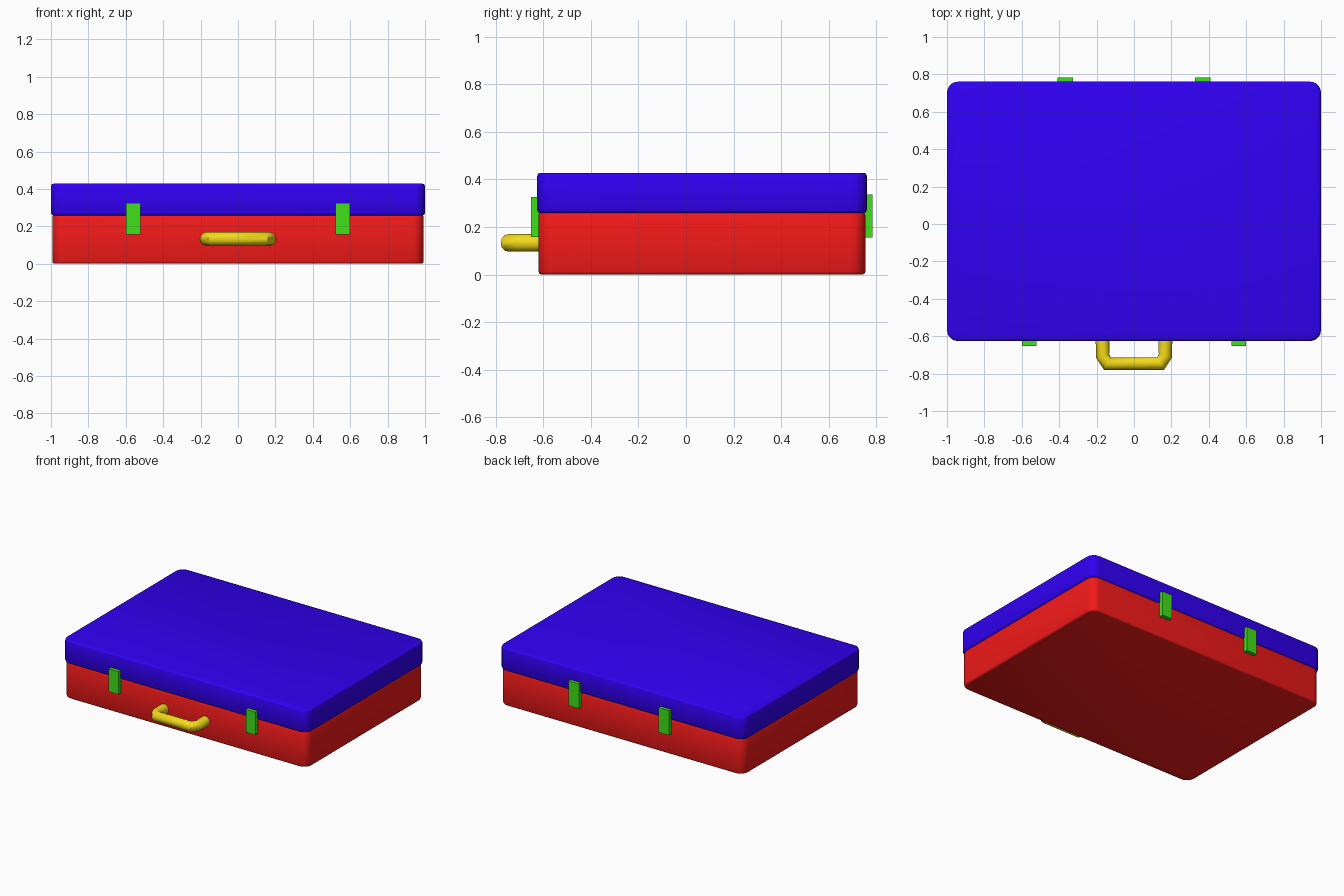
import bpy, bmesh
from mathutils import Vector

if "Cube" in bpy.data.objects:
    bpy.data.objects.remove(bpy.data.objects["Cube"])


def material(name, color):
    m = bpy.data.materials.new(name)
    m.diffuse_color = color
    m.use_nodes = True
    m.node_tree.nodes["Principled BSDF"].inputs["Base Color"].default_value = m.diffuse_color
    return m


RED = material("red", (0.9, 0.01, 0.01, 1))
BLUE = material("blue", (0.03, 0.0, 0.9, 1))
GREEN = material("green", (0.05, 0.75, 0.01, 1))
YELLOW = material("yellow", (0.9, 0.7, 0.01, 1))


def box(name, lo, hi, mat, corner=0.0, rim=0.0):
    """Box between two corners; optional rounded uprights and softened rims."""
    lo, hi = Vector(lo), Vector(hi)
    bm = bmesh.new()
    bmesh.ops.create_cube(bm, size=1)
    for v in bm.verts:
        v.co = Vector([(l + h) / 2 + c * (h - l) for l, h, c in zip(lo, hi, v.co)])
    if corner:
        uprights = [e for e in bm.edges if abs(e.verts[0].co.z - e.verts[1].co.z) > 1e-4]
        bmesh.ops.bevel(bm, geom=uprights, offset=corner, segments=5, profile=0.5, affect='EDGES')
    if rim:
        rims = [e for e in bm.edges if abs(e.verts[0].co.z - e.verts[1].co.z) < 1e-4]
        bmesh.ops.bevel(bm, geom=rims, offset=rim, segments=2, profile=0.5, affect='EDGES')
    me = bpy.data.meshes.new(name)
    bm.to_mesh(me)
    bm.free()
    ob = bpy.data.objects.new(name, me)
    bpy.context.collection.objects.link(ob)
    me.materials.append(mat)
    if corner:
        smooth(ob)
    return ob


def smooth(ob):
    bpy.ops.object.select_all(action='DESELECT')
    ob.select_set(True)
    bpy.context.view_layer.objects.active = ob
    bpy.ops.object.shade_smooth_by_angle(angle=0.9)


# case body and lid
box("case_base", (-0.993, -0.62, 0), (0.993, 0.754, 0.262), RED, 0.06, 0.012)
box("case_lid", (-1, -0.626, 0.258), (1, 0.761, 0.428), BLUE, 0.06, 0.014)

# front latches and rear hinges
for side, s in (("left", -1), ("right", 1)):
    x = s * 0.559
    box(f"latch_{side}", (x - 0.039, -0.652, 0.157), (x + 0.039, -0.60, 0.325), GREEN)
    x = s * 0.368
    box(f"hinge_{side}", (x - 0.042, 0.735, 0.155), (x + 0.042, 0.784, 0.337), GREEN)

# carrying handle: round tube along a U-shaped path
half = [(0.168, -0.60), (0.168, -0.705), (0.142, -0.747)]
path = half + [(-x, y) for x, y in reversed(half)]
cu = bpy.data.curves.new("handle", 'CURVE')
cu.dimensions = '3D'
cu.bevel_depth = 0.037
cu.bevel_resolution = 4
cu.use_fill_caps = True
sp = cu.splines.new('POLY')
sp.points.add(len(path) - 1)
for p, (x, y) in zip(sp.points, path):
    p.co = (x, y, 0.133, 1)
cu.materials.append(YELLOW)
handle = bpy.data.objects.new("handle", cu)
bpy.context.collection.objects.link(handle)
bpy.ops.object.select_all(action='DESELECT')
handle.select_set(True)
bpy.context.view_layer.objects.active = handle
bpy.ops.object.convert(target='MESH')
smooth(bpy.context.view_layer.objects.active)
